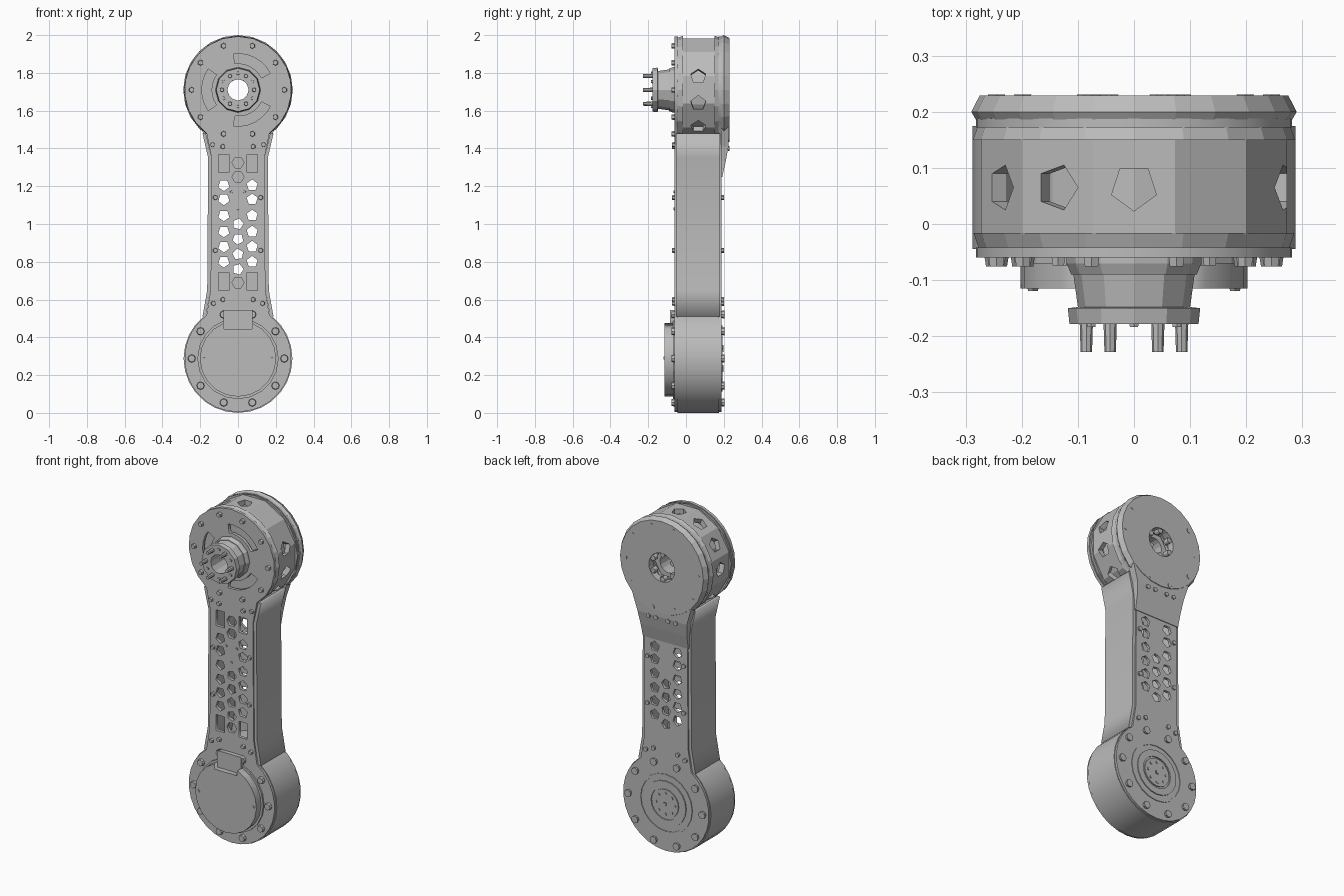
import bpy, bmesh
from math import sin, cos, pi, radians
from mathutils import Matrix, Vector

if "Cube" in bpy.data.objects:
    bpy.data.objects.remove(bpy.data.objects["Cube"])

LOW, TOP = 0.288, 1.71          # heights of the two joint axes

grey = bpy.data.materials.new("plain grey")
grey.use_nodes = True
grey.diffuse_color = (0.5, 0.5, 0.5, 1)
grey.node_tree.nodes["Principled BSDF"].inputs["Base Color"].default_value = (0.5, 0.5, 0.5, 1)


def finish(name, bm, smooth=False):
    bmesh.ops.remove_doubles(bm, verts=bm.verts, dist=1e-5)
    bmesh.ops.recalc_face_normals(bm, faces=bm.faces)
    mesh = bpy.data.meshes.new(name)
    bm.to_mesh(mesh)
    bm.free()
    mesh.materials.clear()
    mesh.materials.append(grey)
    obj = bpy.data.objects.new(name, mesh)
    bpy.context.collection.objects.link(obj)
    if smooth:
        bpy.ops.object.select_all(action='DESELECT')
        obj.select_set(True)
        bpy.context.view_layer.objects.active = obj
        bpy.ops.object.shade_smooth_by_angle(angle=radians(25))
    return obj


def arc(r, zc, a0, a1, n, xc=0):
    """Points on an arc, angles in degrees from +x towards +z."""
    angles = [radians(a0 + (a1 - a0) * i / n) for i in range(n + 1)]
    return [(xc + r * cos(a), zc + r * sin(a)) for a in angles]


def ngon(x, z, r, n, turn=0):
    return arc(r, z, turn, turn + 360, n, x)[:-1]


def rect(x, z, w, h):
    return [(x - w, z - h), (x + w, z - h), (x + w, z + h), (x - w, z + h)]


def plate(name, loops, y0, y1, smooth=False):
    """Flat plate in the xz plane; loops after the first are holes."""
    curve = bpy.data.curves.new(name, 'CURVE')
    curve.dimensions = '2D'
    curve.fill_mode = 'BOTH'
    curve.extrude = (y1 - y0) / 2
    for loop in loops:
        spline = curve.splines.new('POLY')
        spline.points.add(len(loop) - 1)
        for p, (x, z) in zip(spline.points, loop):
            p.co = (x, z, 0, 1)
        spline.use_cyclic_u = True
    tmp = bpy.data.objects.new(name + "_outline", curve)
    bpy.context.collection.objects.link(tmp)
    mesh = bpy.data.meshes.new_from_object(tmp.evaluated_get(bpy.context.evaluated_depsgraph_get()))
    bm = bmesh.new()
    bm.from_mesh(mesh)
    bpy.data.objects.remove(tmp)
    bpy.data.meshes.remove(mesh)
    bpy.data.curves.remove(curve)
    bm.transform(Matrix.Translation((0, (y0 + y1) / 2, 0)) @ Matrix.Rotation(pi / 2, 4, 'X'))
    return finish(name, bm, smooth)


def lathe(name, profile, zc, n, turn=0, smooth=False):
    """Closed (radius, y) profile spun round a y axis at height zc."""
    bm = bmesh.new()
    rings = []
    for i in range(n):
        a = radians(turn) + 2 * pi * i / n
        rings.append([bm.verts.new((r * sin(a), y, zc + r * cos(a))) for r, y in profile])
    k = len(profile)
    for i in range(n):
        a, b = rings[i], rings[(i + 1) % n]
        for j in range(k):
            bm.faces.new((a[j], a[(j + 1) % k], b[(j + 1) % k], b[j]))
    return finish(name, bm, smooth)


def bolts(name, points, y0, y1, r, n=6):
    bm = bmesh.new()
    for x, z in points:
        m = Matrix.Translation((x, (y0 + y1) / 2, z)) @ Matrix.Rotation(pi / 2, 4, 'X')
        bmesh.ops.create_cone(bm, cap_ends=True, segments=n, radius1=r, radius2=r * 0.85,
                              depth=abs(y1 - y0), matrix=m)
    return finish(name, bm)


def both(points):
    return [(s * x, z) for x, z in points for s in (-1, 1)]


# Arm plates: two round ends joined by a waist
outline = (arc(0.283, LOW, 126, 414, 24) + [(0.145, 0.65), (0.14, 1.35)]
           + arc(0.283, TOP, -54, 234, 18) + [(-0.14, 1.35), (-0.145, 0.65)])
lattice = [ngon(s * 0.075, z, 0.031, 5, 90 * s) for s in (-1, 1)
           for z in (0.80, 0.88, 0.96, 1.045, 1.13, 1.205)]
lattice += [ngon(0, z, 0.03, 5, 25 * i) for i, z in enumerate((0.76, 0.84, 0.92, 1.0))]
windows = [rect(s * 0.075, z, 0.027, 0.047) for s in (-1, 1) for z in (0.695, 1.32)]
windows += [ngon(0, z, 0.032, 6) for z in (0.69, 1.25, 1.325)]
slots = [arc(0.192, TOP, c - 35, c + 35, 6) + arc(0.14, TOP, c + 35, c - 35, 6)
         for c in (62, 180, 298)]
plate("front_arm_plate", [outline, ngon(0, TOP, 0.056, 12)] + lattice + windows + slots,
      -0.06, -0.042)
plate("back_arm_plate", [outline, ngon(0, TOP, 0.085, 6)] + lattice, 0.172, 0.188)

# Side walls that flare at both ends
wall = [(0.188, 0.51), (0.163, 0.65), (0.158, 1.35), (0.188, 1.48)]
inner = [(x - 0.018, z) for x, z in reversed(wall)]
for side, s in (("left", 1), ("right", -1)):
    plate(side + "_side_wall", [[(s * x, z) for x, z in wall + inner]], -0.052, 0.18)

# Lower joint: housing, cover with notch, tab and rear discs
plate("lower_housing", [ngon(0, LOW, 0.288, 28, 90)], -0.045, 0.175, True)
notch = [(0.075, 0.445), (-0.075, 0.445)]
plate("lower_cover", [arc(0.202, LOW, 112, 428, 18) + notch], -0.115, -0.05)
plate("lower_cover_tab", [rect(0, 0.492, 0.078, 0.052)], -0.085, -0.055)
lathe("lower_cover_lip", [(0.195, -0.07), (0.215, -0.07), (0.215, -0.055), (0.195, -0.055)], LOW, 20)
for name, r0, r1, y in (("outer", 0.165, 0.175, 0.192), ("inner", 0.095, 0.135, 0.194),
                        ("centre", 0.012, 0.085, 0.194)):
    lathe("rear_bearing_" + name, [(r0, 0.18), (r1, 0.18), (r1, y), (r0, y)], LOW, 20)
bolts("rear_bearing_bolts", ngon(0, LOW, 0.062, 8) + [(0, LOW)], 0.192, 0.199, 0.009)
bolts("cover_clamps", [(-0.18, LOW), (0.18, LOW)], -0.119, -0.113, 0.012, 3)

# Upper joint: rims, windowed barrel and inner motor
lathe("upper_front_rim", [(0.2, -0.045), (0.276, -0.045), (0.286, -0.016), (0.2, -0.016)], TOP, 20)
lathe("upper_back_rim", [(0.2, 0.15), (0.287, 0.15), (0.278, 0.176), (0.2, 0.176)], TOP, 20)
barrel = lathe("upper_barrel", [(0.25, -0.02), (0.282, -0.02), (0.282, 0.155), (0.25, 0.155)],
               TOP, 12, 15)
bm = bmesh.new()
for deg in (-135, -90, -60, -30, 0, 75, 105, 135):
    out = Vector((sin(radians(deg)), 0, cos(radians(deg))))
    m = Matrix.Translation(out * 0.275 + Vector((0, 0.065, TOP))) @ out.to_track_quat('Z', 'Y').to_matrix().to_4x4()
    bmesh.ops.create_cone(bm, cap_ends=True, segments=5, radius1=0.042, radius2=0.042,
                          depth=0.1, matrix=m)
cutter = finish("barrel_window_cutter", bm)
cutter.hide_render = True
mod = barrel.modifiers.new("windows", 'BOOLEAN')
mod.object, mod.operation, mod.solver = cutter, 'DIFFERENCE', 'EXACT'
bpy.context.view_layer.update()
cut = bpy.data.meshes.new_from_object(barrel.evaluated_get(bpy.context.evaluated_depsgraph_get()))
barrel.modifiers.clear()
barrel.data = cut
bpy.data.objects.remove(cutter)
lathe("upper_motor", [(0.056, -0.03), (0.205, -0.03), (0.205, 0.165), (0.056, 0.165)], TOP, 16)

# Output shaft with flange and studs
lathe("output_shaft", [(0.056, -0.03), (0.12, -0.03), (0.12, -0.07), (0.112, -0.09), (0.108, -0.09),
                       (0.1, -0.148), (0.118, -0.15), (0.115, -0.178), (0.056, -0.178)], TOP, 12)
bolts("flange_studs", ngon(0, TOP, 0.085, 6), -0.228, -0.17, 0.012, 8)
bolts("flange_pins", ngon(0, TOP, 0.088, 6, 30), -0.184, -0.17, 0.01)

# Back cover: chamfered disc with a neck that fades into the arm
lathe("back_cover", [(0.085, 0.186), (0.282, 0.186), (0.29, 0.2), (0.275, 0.229), (0.085, 0.229)],
      TOP, 24)
bm = bmesh.new()
sections = [(1.25, 0.15, 0.192), (1.33, 0.153, 0.21), (1.41, 0.163, 0.225), (1.53, 0.2, 0.229)]
rows = [[bm.verts.new(c) for c in ((-w, 0.184, z), (w, 0.184, z), (w, y, z), (-w, y, z))]
        for z, w, y in sections]
for a, b in zip(rows, rows[1:]):
    for j in range(4):
        bm.faces.new((a[j], a[(j + 1) % 4], b[(j + 1) % 4], b[j]))
bm.faces.new(rows[0])
bm.faces.new(rows[-1])
finish("back_cover_neck", bm)
for i, (x, z) in enumerate(ngon(0, TOP, 0.075, 6, 30)):
    plate("back_cover_lug_%d" % (i + 1), [ngon(x, z, 0.018, 5, 60 * i)], 0.19, 0.222)

# Fasteners
low_ring = ngon(0, LOW, 0.245, 10)
top_ring = ngon(0, TOP, 0.245, 10)
neck = both([(0.08, 1.41), (0.135, 1.42), (0.13, 0.58), (0.08, 0.6), (0.12, 1.14), (0.12, 0.86)])
bolts("lower_front_bolts", low_ring, -0.076, -0.055, 0.022, 8)
bolts("lower_back_bolts", low_ring, 0.185, 0.203, 0.022, 8)
bolts("upper_front_bolts", top_ring, -0.076, -0.055, 0.016)
bolts("back_cover_bolts", top_ring, 0.225, 0.231, 0.018)
bolts("arm_front_bolts", neck, -0.074, -0.055, 0.014)
bolts("arm_back_bolts", neck[4:], 0.185, 0.2, 0.014)
bolts("back_neck_bolts", both([(0.04, 1.4), (0.09, 1.4), (0.06, 1.46)]), 0.22, 0.231, 0.014)
bolts("arm_pins", [(0, 1.08), (-0.035, 1.17), (0.035, 1.17)], -0.066, -0.055, 0.008)
